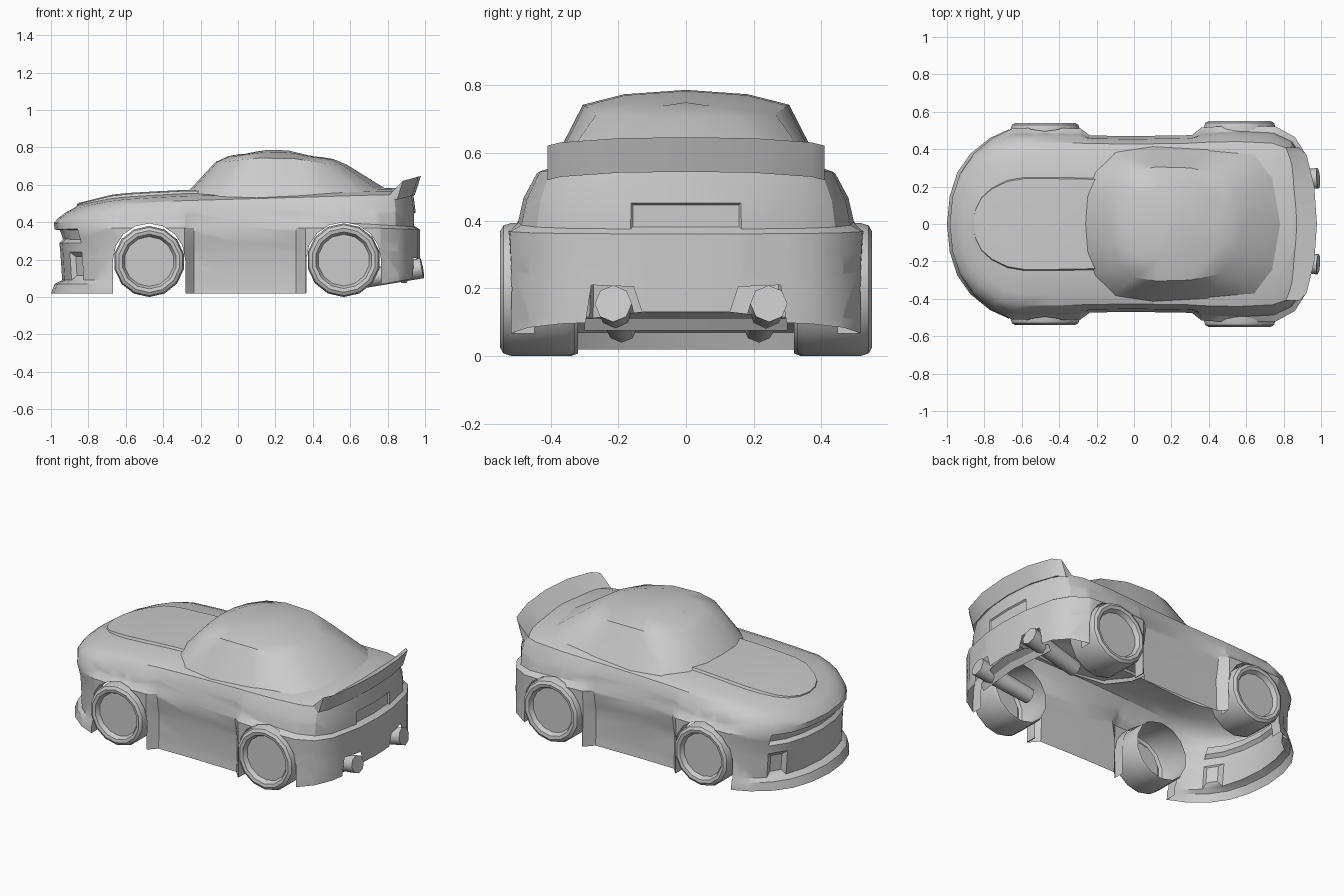
import bpy, bmesh, math
from mathutils import Vector

if "Cube" in bpy.data.objects:
    bpy.data.objects.remove(bpy.data.objects["Cube"])


def finish(name, bm, angle=35, mirror=True):
    me = bpy.data.meshes.new(name)
    bm.to_mesh(me)
    bm.free()
    ob = bpy.data.objects.new(name, me)
    bpy.context.collection.objects.link(ob)
    bpy.ops.object.select_all(action='DESELECT')
    ob.select_set(True)
    bpy.context.view_layer.objects.active = ob
    bpy.ops.object.shade_smooth_by_angle(angle=math.radians(angle))
    if mirror:
        m = ob.modifiers.new("Mirror", 'MIRROR')
        m.use_axis = (False, True, False)
    return ob


def grid(rows):
    """Skin rows of points; returns the mesh and faces keyed by (row, column)."""
    bm = bmesh.new()
    v = [[bm.verts.new(p) for p in row] for row in rows]
    faces = {}
    for i in range(len(v) - 1):
        for j in range(len(v[0]) - 1):
            faces[i, j] = bm.faces.new((v[i][j], v[i+1][j], v[i+1][j+1], v[i][j+1]))
    return bm, faces


def cut(bm, poly, ax, pred):
    """Remove a convex 2D outline (axis ax against z) from faces that pass pred."""
    mid = [sum(p[k] for p in poly) / len(poly) for k in (0, 1)]
    planes = []
    for p, q in zip(poly, poly[1:] + poly[:1]):
        co, no = Vector((0, 0, p[1])), Vector((0, 0, p[0] - q[0]))
        co[ax], no[ax] = p[0], q[1] - p[1]
        c = Vector((0, 0, mid[1]))
        c[ax] = mid[0]
        if no.dot(c - co) > 0:
            no.negate()
        planes.append((co, no.normalized()))
    for co, no in planes:
        fs = [f for f in bm.faces if pred(f.calc_center_median())]
        geom = set(fs) | {e for f in fs for e in f.edges} | {w for f in fs for w in f.verts}
        bmesh.ops.bisect_plane(bm, geom=list(geom), dist=1e-5, plane_co=co, plane_no=no)
    dead = [f for f in bm.faces if pred(f.calc_center_median()) and
            all((f.calc_center_median() - co).dot(no) < 1e-5 for co, no in planes)]
    bmesh.ops.delete(bm, geom=dead, context='FACES')


def clamp(t):
    return max(0, min(1, t))


# Body plan outline, front centre to rear centre: x, y, wheel flare
plan = [(-1, 0, 0), (-.985, .15, 0), (-.945, .275, 0), (-.875, .375, 0), (-.77, .455, .005),
        (-.66, .485, .025), (-.47, .485, .03), (-.285, .48, .03), (-.235, .478, 0),
        (0, .475, 0), (.31, .48, 0), (.36, .485, .03), (.56, .49, .04), (.76, .48, .04),
        (.86, .445, .02), (.92, .37, 0), (.962, .17, 0), (.972, 0, 0)]
# Body levels from sill to centre line: nose shift, tail shift, inset, flare, door tuck, heights
zx = (-1, -.65, -.3, .4, .7, 1)
levels = [(0, 0, 0, 1, .02, (.02, .02, .02, .02, .055, .11)),
          (.02, 0, 0, 1, .025, (.07, .07, .07, .07, .09, .14)),
          (.06, 0, 0, 1, .025, (.09, .09, .09, .09, .11, .16)),
          (.05, 0, .004, 1, .025, (.24, .24, .23, .23, .25, .25)),
          (.045, 0, .002, 1, .015, (.29, .29, .29, .29, .3, .3)),
          (.02, 0, 0, 1, .005, (.36, .37, .37, .37, .37, .36)),
          (.015, -.022, .018, .6, 0, (.395, .405, .405, .405, .39, .372)),
          (.04, -.022, .022, .3, 0, (.42, .45, .46, .47, .465, .45)),
          (.08, -.035, .05, 0, 0, (.44, .495, .515, .535, .545, .55)),
          (.12, -.06, .11, 0, 0, (.45, .52, .54, .55, .565, .57)),
          (.14, -.09, .243, 0, 0, (.462, .532, .553, .567, .577, .578)),
          (.14, -.09, .25, 0, 0, (.463, .547, .567, .57, .578, .579)),
          (.15, -.09, .5, 0, 0, (.467, .553, .573, .575, .583, .583))]


def height(zs, x):
    for i in range(5):
        if x <= zx[i+1] or i == 4:
            return zs[i] + (zs[i+1] - zs[i]) * (x - zx[i]) / (zx[i+1] - zx[i])


rows = []
for df, dr, inset, fl, tuck, zs in levels:
    row = []
    for x, y, f in plan:
        X = x + df * clamp((-x - .3) / .7) + dr * clamp((x - .5) / .475)
        door = tuck if abs(x - .04) < .28 else 0
        row.append((X, y * (1 - inset / .5) + f * fl - door, height(zs, X)))
    rows.append(row)
bm, F = grid(rows)

# Grille, upper slot, side vent and rear plate recesses
for keys, t, d in (([(2, 0), (2, 1)], .012, -.03), ([(4, 0), (4, 1), (4, 2)], .012, -.025),
                   ([(2, 2)], .025, -.02), ([(6, 16)], .006, -.008)):
    bmesh.ops.inset_region(bm, faces=[F[k] for k in keys], thickness=t, depth=d,
                           use_even_offset=True, use_boundary=False)

# Wheel arches with inward lips
for cx, r in ((-.475, .193), (.565, .2)):
    arch = [(cx - r, -.1)] + [(cx - r * math.cos(math.pi * i / 8), .2 + r * math.sin(math.pi * i / 8))
                              for i in range(9)] + [(cx + r, -.1)]
    cut(bm, arch, 0, lambda c: abs(c.x - cx) < .33 and c.z < .44 and c.y > .38)
    rim = []
    for e in bm.edges:
        m = (e.verts[0].co + e.verts[1].co) / 2
        if e.is_boundary and abs(m.x - cx) < r + .004 and m.y > .38:
            rim.append(e)
    new = bmesh.ops.extrude_edge_only(bm, edges=rim)["geom"]
    bmesh.ops.translate(bm, vec=(0, -.07, 0), verts=[g for g in new if isinstance(g, bmesh.types.BMVert)])

# Rear bumper openings for exhausts and diffuser
rear = lambda c: c.x > .84 and c.z < .34
cut(bm, [(.13, 0), (.13, .13), (.155, .205), (.28, .21), (.3, .08), (.3, 0)], 1, rear)
cut(bm, [(-.1, 0), (-.1, .13), (.131, .13), (.131, 0)], 1, rear)
finish("car_body", bm, 30)

# Cabin: window base, roof edge, then crowned roof
base = [(-.28, 0, .55), (-.265, .15, .55), (-.22, .28, .535), (-.11, .39, .522), (.1, .418, .522),
        (.4, .405, .53), (.66, .38, .55), (.75, .25, .57), (.79, 0, .578)]
edge = [(-.12, 0, .722), (-.11, .12, .722), (-.08, .21, .722), (0, .285, .732), (.12, .305, .743),
        (.3, .3, .74), (.47, .265, .715), (.56, .15, .706), (.585, 0, .706)]
crown = [(x + (.22 - x) * .2, y * .6, z + .031) for x, y, z in edge]
ridge = [(x + (.22 - x) * .4, 0, z + .044) for x, y, z in edge]
bm, _ = grid([base, edge, crown, ridge])
finish("cabin", bm, 40)

# Rear spoiler swept across the tail
rows = []
for px, pz, k in ((.84, .565, .4), (.978, .647, 1), (.945, .545, 1), (.84, .565, .4)):
    rows.append([(px - dx * k, y, pz - dz) for y, dx, dz in
                 ((.41, .095, .025), (.37, .055, .015), (.2, .014, .003), (0, 0, 0))])
bm, F = grid(rows)
bmesh.ops.remove_doubles(bm, verts=bm.verts, dist=1e-4)
bm.faces.new([w for w in bm.verts if w.co.y > .405])
bmesh.ops.recalc_face_normals(bm, faces=bm.faces)
finish("spoiler", bm)

# Wheels, open on the inner side with a recessed disc
for name, cx, r, out in (("front_wheels", -.475, .19, .54), ("rear_wheels", .565, .197, .55)):
    n, bm = 14, bmesh.new()
    prof = [(r * .96, out - .22), (r, out - .2), (r, out - .035), (r * .96, out - .01), (r * .87, out),
            (r * .77, out - .004), (r * .7, out - .03)]
    rings = [[bm.verts.new((cx + a * math.sin(math.tau * k / n), y, r - a * math.cos(math.tau * k / n)))
              for k in range(n)] for a, y in prof]
    for p, q in zip(rings, rings[1:]):
        for k in range(n):
            bm.faces.new((p[k], p[(k+1) % n], q[(k+1) % n], q[k]))
    bm.faces.new(rings[-1])
    bmesh.ops.recalc_face_normals(bm, faces=bm.faces)
    finish(name, bm)

# Exhaust pipes rising to the rear
for name, ya, yb in (("exhaust_right", -.19, -.215), ("exhaust_left", .215, .245)):
    a, b = Vector((.62, ya, .085)), Vector((.985, yb, .155))
    bm = bmesh.new()
    mat = (b - a).to_track_quat('Z', 'Y').to_matrix().to_4x4()
    mat.translation = (a + b) / 2
    bmesh.ops.create_cone(bm, cap_ends=True, segments=8, radius1=.046, radius2=.055,
                          depth=(b - a).length, matrix=mat)
    finish(name, bm, 50, False)

# Diffuser strip under the rear bumper
bm, _ = grid([[(.9, 0, .075), (.87, .3, .075)], [(.92, 0, .11), (.89, .3, .11)],
              [(.968, 0, .13), (.945, .14, .13)]])
finish("diffuser", bm, 20)
